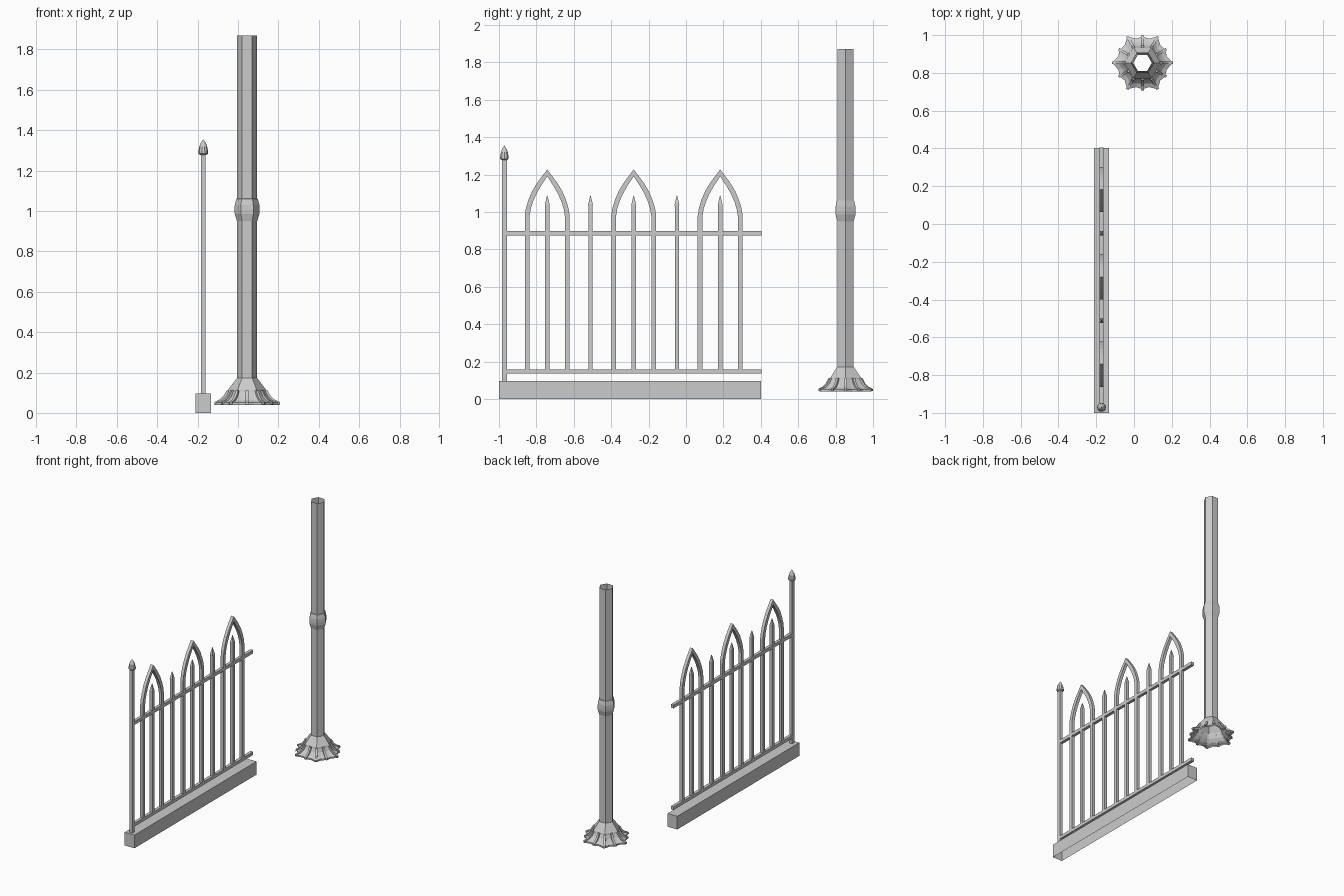
import bpy, bmesh, math

if "Cube" in bpy.data.objects:
    bpy.data.objects.remove(bpy.data.objects["Cube"])

FX = -0.172            # fence plane
PX, PY = 0.045, 0.853  # column axis
T = 0.011              # half thickness of bars


def make(name, verts, faces):
    me = bpy.data.meshes.new(name)
    me.from_pydata(verts, [], faces)
    bm = bmesh.new()
    bm.from_mesh(me)
    bmesh.ops.recalc_face_normals(bm, faces=bm.faces)
    bm.to_mesh(me)
    bm.free()
    ob = bpy.data.objects.new(name, me)
    bpy.context.collection.objects.link(ob)
    return ob


def loft(name, rings, cap_bottom=True, cap_top=True):
    n = len(rings[0])
    verts = [p for r in rings for p in r]
    faces = [(k * n + i, k * n + (i + 1) % n, (k + 1) * n + (i + 1) % n, (k + 1) * n + i)
             for k in range(len(rings) - 1) for i in range(n)]
    if cap_bottom:
        faces.append(tuple(range(n)))
    if cap_top:
        faces.append(tuple(range(len(verts) - n, len(verts))))
    return make(name, verts, faces)


def ring(cx, cy, r, z, n, hexdip=None):
    pts = []
    for i in range(n):
        a = 2 * math.pi * i / n
        rr = r
        if hexdip is not None:
            # hexagonal outline with scallops between twelve points
            b = a % (math.pi / 3) - math.pi / 6
            rr = r * math.cos(math.pi / 6) / math.cos(b)
            rr *= 1 - hexdip * math.sin(6 * a) ** 2
        pts.append((cx + rr * math.cos(a), cy + rr * math.sin(a), z))
    return pts


def rect(y, hx, hy, z):
    return [(FX + sx * hx, y + sy * hy, z) for sx, sy in ((-1, -1), (1, -1), (1, 1), (-1, 1))]


def box(name, y0, y1, z0, z1, hx, open_bottom=False):
    y, h = (y0 + y1) / 2, (y1 - y0) / 2
    return loft(name, [rect(y, hx, h, z0), rect(y, hx, h, z1)], not open_bottom)


# Plinth (open underneath) and rails
box("plinth", -1.0, 0.402, 0.0, 0.096, 0.039, True)
box("lower_rail", -0.96, 0.404, 0.135, 0.158, T)
box("upper_rail", -0.96, 0.404, 0.874, 0.898, T)

# End post with bud finial
box("end_post", -0.984, -0.958, 0.096, 1.285, T)
loft("post_finial", [ring(FX, -0.971, r, z, 10) for r, z in
     ((0.016, 1.278), (0.024, 1.284), (0.024, 1.297), (0.019, 1.32), (0.012, 1.338), (0.001, 1.354))])

# Pointed pickets
for i in range(5):
    y = -0.742 + i * 0.2312
    loft("picket", [rect(y, T, 0.0115, 0.146), rect(y, T, 0.0115, 1.03),
                    rect(y, T, 0.0125, 1.04), rect(y, 0.001, 0.001, 1.088)])

# Gothic arches
outer = [(0.12, 0.146), (0.12, 0.98), (0.114, 1.02), (0.1, 1.065), (0.08, 1.112), (0.052, 1.158), (0, 1.227)]
inner = [(0.094, 0.146), (0.094, 0.98), (0.088, 1.017), (0.077, 1.052), (0.058, 1.096), (0.033, 1.14), (0, 1.19)]
half = list(zip(outer, inner))
path = half + [((-o[0], o[1]), (-n[0], n[1])) for o, n in half[-2::-1]]
for i in range(3):
    yc = -0.742 + i * 0.4624
    loft("arch", [[(FX - T, yc + o[0], o[1]), (FX + T, yc + o[0], o[1]),
                   (FX + T, yc + n[0], n[1]), (FX - T, yc + n[0], n[1])] for o, n in path])

# Hollow hexagonal column with collar
loft("column_shaft", [ring(PX, PY, r, z, 6) for r, z in
     ((0.05, 0.165), (0.05, 0.95), (0.061, 0.985), (0.062, 1.005), (0.061, 1.03),
      (0.053, 1.06), (0.049, 1.062), (0.049, 1.87))], False, False)

# Flared scalloped foot, scallops deepen towards the rim
foot = ((0.05, 0.172), (0.056, 0.165), (0.094, 0.115), (0.096, 0.104), (0.108, 0.082),
        (0.13, 0.062), (0.161, 0.051), (0.161, 0.04))
loft("column_foot", [ring(PX, PY, r, z, 24, max(0, (r - 0.095) / 0.066) * 0.08)
                     for r, z in foot], False, False)

# Ribs on the foot
rib = [(0.086, 0.112), (0.102, 0.111), (0.107, 0.1), (0.117, 0.084), (0.136, 0.066),
       (0.162, 0.054), (0.162, 0.042), (0.13, 0.055), (0.105, 0.08), (0.092, 0.1)]
for i in range(12):
    a = i * math.pi / 6
    s = 1 if i % 2 == 0 else 0.9
    c, d = math.cos(a), math.sin(a)
    loft("foot_rib", [[(PX + r * s * c - w * d, PY + r * s * d + w * c, z) for r, z in rib]
                      for w in (-0.007, 0.007)])
